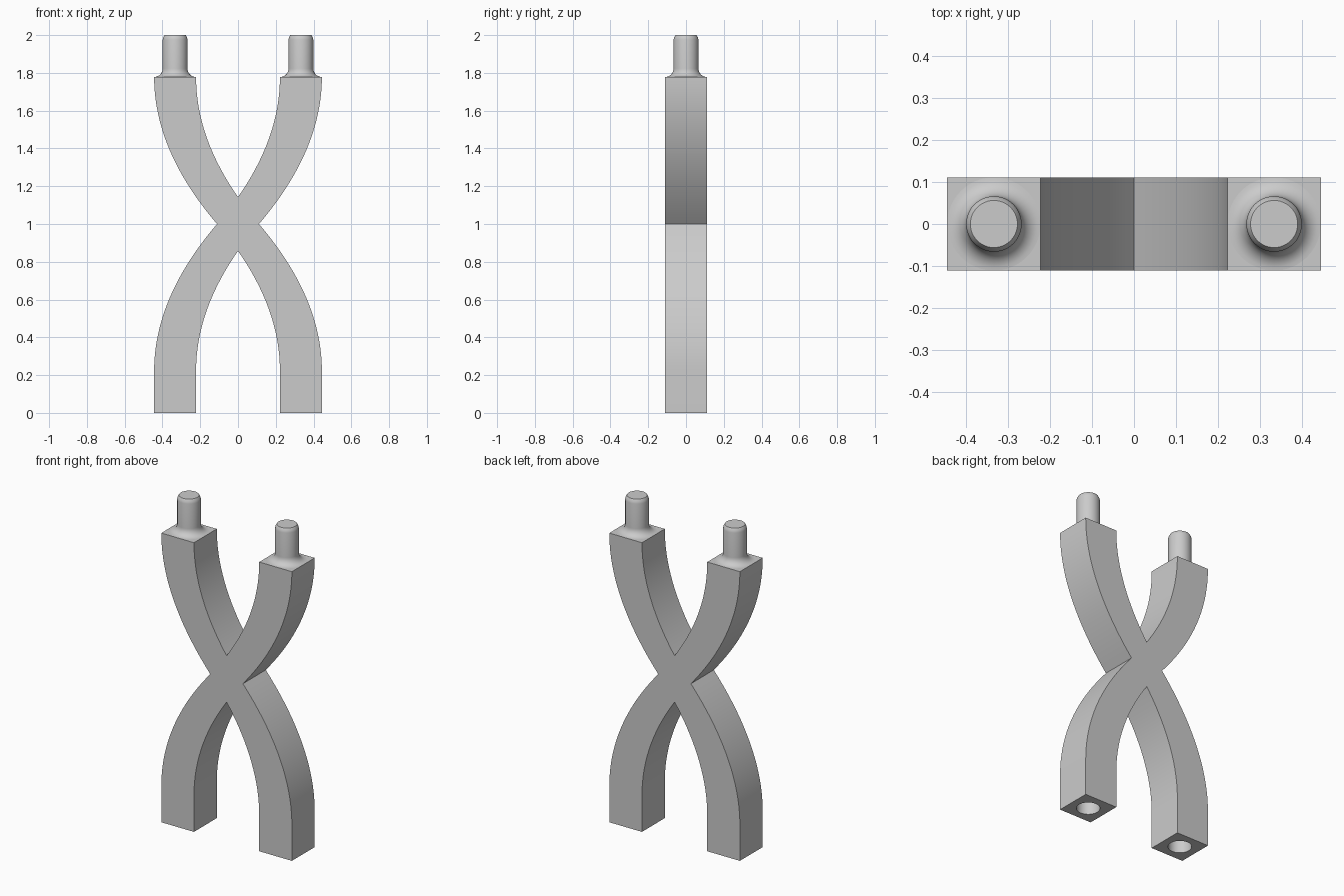
import bpy
import bmesh
import math
from mathutils import Vector

if "Cube" in bpy.data.objects:
    bpy.data.objects.remove(bpy.data.objects["Cube"], do_unlink=True)

HALF = 0.111          # half width of a square strand
LEG_X = 0.333         # strand centre at both ends
BEND = 0.222          # height where a leg starts to curve
TOP = 1.778           # shoulder height
PEG_R = 0.066
SEGS = 24

grey = bpy.data.materials.new("plain_grey")
grey.use_nodes = True
grey.diffuse_color = (0.6, 0.6, 0.6, 1)
grey.node_tree.nodes["Principled BSDF"].inputs["Base Color"].default_value = (0.6, 0.6, 0.6, 1)


def make_object(name, bm):
    bmesh.ops.recalc_face_normals(bm, faces=bm.faces)
    mesh = bpy.data.meshes.new(name)
    bm.to_mesh(mesh)
    bm.free()
    mesh.materials.append(grey)
    obj = bpy.data.objects.new(name, mesh)
    bpy.context.collection.objects.link(obj)
    return obj


def select_only(obj):
    bpy.ops.object.select_all(action='DESELECT')
    obj.select_set(True)
    bpy.context.view_layer.objects.active = obj


def lathe(name, profile, x):
    """Spin a (radius, height) profile around a vertical axis at x."""
    sides = 48
    bm = bmesh.new()
    rings = []
    for r, z in profile:
        rings.append([bm.verts.new((x + r * math.cos(a), r * math.sin(a), z))
                      for a in (math.tau * i / sides for i in range(sides))])
    for low, high in zip(rings, rings[1:]):
        for i in range(sides):
            j = (i + 1) % sides
            bm.faces.new((low[i], low[j], high[j], high[i]))
    bm.faces.new(rings[0])
    bm.faces.new(rings[-1])
    return make_object(name, bm)


def edge_curve(offset, end):
    """One edge of the lower right leg, from the bend up to x = end."""
    t_end = math.sqrt(1 - (end - offset) / LEG_X)
    points = []
    for i in range(SEGS + 1):
        t = t_end * i / SEGS
        points.append((LEG_X * (1 - t * t) + offset, BEND + (1 - BEND) * t))
    return points


def mirror_x(points):
    return [(-x, z) for x, z in reversed(points)]


def mirror_z(points):
    return [(x, 2 - z) for x, z in reversed(points)]


# Crossed body: one outline, extruded front to back
outer = edge_curve(HALF, HALF)
inner = edge_curve(-HALF, 0)
right = outer + mirror_z(outer)[1:]
crotch = inner + mirror_x(inner)[1:]
outline = ([(LEG_X + HALF, 0)] + right
           + [(x, 2 - z) for x, z in crotch]
           + mirror_x(right)
           + [(-LEG_X - HALF, 0), (-LEG_X + HALF, 0)]
           + list(reversed(crotch))
           + [(LEG_X - HALF, 0)])
bm = bmesh.new()
front = bm.faces.new([bm.verts.new((x, -HALF, z)) for x, z in outline])
swept = bmesh.ops.extrude_face_region(bm, geom=[front])
moved = [v for v in swept["geom"] if isinstance(v, bmesh.types.BMVert)]
bmesh.ops.translate(bm, verts=moved, vec=Vector((0, 2 * HALF, 0)))
body = make_object("crossed_body", bm)

# Round sockets in the feet
for x in (-LEG_X, LEG_X):
    cutter = lathe("socket_cutter", [(PEG_R, -0.1), (PEG_R, BEND)], x)
    cutter.hide_render = True
    cut = body.modifiers.new("socket", 'BOOLEAN')
    cut.operation = 'DIFFERENCE'
    cut.solver = 'EXACT'
    cut.object = cutter
    select_only(body)
    bpy.ops.object.modifier_apply(modifier=cut.name)
    bpy.data.objects.remove(cutter, do_unlink=True)

# Pegs with a flared foot and a chamfered tip
flare = HALF - PEG_R
profile = []
for i in range(9):
    a = math.pi / 2 * i / 8
    profile.append((HALF - flare * math.sin(a), TOP + flare * (1 - math.cos(a))))
profile += [(PEG_R, 1.975), (PEG_R - 0.003, 1.988), (PEG_R - 0.01, 2.0)]
parts = [body]
for side, x in (("right", -LEG_X), ("left", LEG_X)):
    parts.append(lathe(side + "_peg", profile, x))

for part in parts:
    select_only(part)
    bpy.ops.object.shade_smooth_by_angle(angle=math.radians(30))
